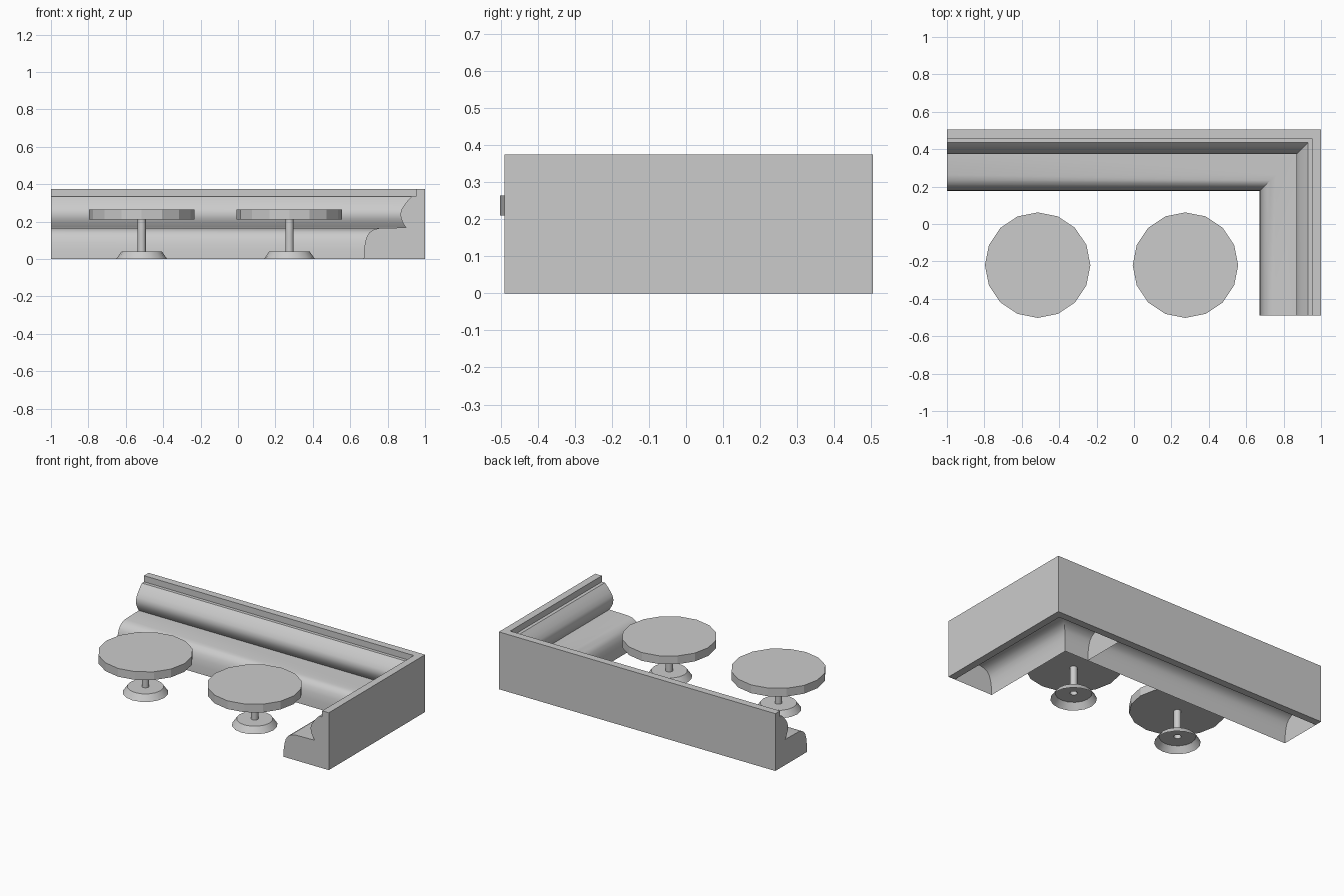
import bpy, bmesh, math
from mathutils import Matrix, Vector

cube = bpy.data.objects.get("Cube")
if cube:
    bpy.data.objects.remove(cube, do_unlink=True)

grey = bpy.data.materials.new("light_grey")
grey.use_nodes = True
COLOUR = (0.6, 0.6, 0.6, 1)
grey.diffuse_color = COLOUR
grey.node_tree.nodes["Principled BSDF"].inputs["Base Color"].default_value = COLOUR

BACK, SIDE, FRONT = 0.505, 1.0, -0.49


def finish(name, bm, smooth=False):
    bmesh.ops.recalc_face_normals(bm, faces=bm.faces)
    mesh = bpy.data.meshes.new(name)
    bm.to_mesh(mesh)
    bm.free()
    mesh.materials.append(grey)
    obj = bpy.data.objects.new(name, mesh)
    bpy.context.collection.objects.link(obj)
    if smooth:
        bpy.ops.object.select_all(action='DESELECT')
        obj.select_set(True)
        bpy.context.view_layer.objects.active = obj
        bpy.ops.object.shade_smooth_by_angle(angle=math.radians(32))
    return obj


def sweep(name, profile, closed, smooth=False):
    """Run a (depth, height) profile along the mitred L-shaped path."""
    bm = bmesh.new()
    rings = [
        [bm.verts.new((-SIDE, BACK - d, z)) for d, z in profile],
        [bm.verts.new((SIDE - d, BACK - d, z)) for d, z in profile],
        [bm.verts.new((SIDE - d, FRONT, z)) for d, z in profile],
    ]
    n = len(profile)
    for a, b in zip(rings, rings[1:]):
        for i in range(n if closed else n - 1):
            j = (i + 1) % n
            bm.faces.new((a[i], a[j], b[j], b[i]))
    # End caps, reaching down behind an open profile
    for ring, end in ((rings[0], 0), (rings[2], 1)):
        cap = list(ring)
        if not closed:
            co = ring[0].co.copy()
            co.z = 0
            cap.append(bm.verts.new(co))
        bm.faces.new(cap)
    return finish(name, bm, smooth)


# Back wall: plain rectangular section
sweep("back_wall", [(0, 0), (0, 0.375), (0.048, 0.375), (0.048, 0)], True)

# Padded backrest and rounded seat, open underneath
cushion = [(0.048, 0.335), (0.07, 0.335), (0.09, 0.315), (0.11, 0.29),
           (0.126, 0.265), (0.132, 0.24), (0.128, 0.215), (0.117, 0.19),
           (0.102, 0.168), (0.25, 0.165), (0.28, 0.158), (0.305, 0.143),
           (0.32, 0.122), (0.33, 0.09), (0.336, 0.05), (0.338, 0)]
cushion = [(d * 0.97, z) if d > 0.2 else (d, z) for d, z in cushion]
sweep("seat_and_backrest", cushion, False, True)

# Inner rib under the long bench
bm = bmesh.new()
rib = [(0.048, 0)] + cushion
bm.faces.new([bm.verts.new((0.5, BACK - d, z)) for d, z in rib])
finish("inner_rib", bm)

# Two round pedestal tables
for label, x in (("right", -0.515), ("left", 0.275)):
    place = Matrix.Translation((x, -0.22, 0))
    bm = bmesh.new()
    bmesh.ops.create_cone(bm, cap_ends=True, segments=16, radius1=0.282,
                          radius2=0.282, depth=0.054,
                          matrix=place @ Matrix.Translation((0, 0, 0.237)))
    finish(label + "_table_top", bm)

    # Hollow foot and post turned from one profile
    bm = bmesh.new()
    pts = [bm.verts.new((r, 0, z)) for r, z in
           ((0.136, 0), (0.108, 0.04), (0.022, 0.04), (0.022, 0.212))]
    edges = [bm.edges.new(pair) for pair in zip(pts, pts[1:])]
    bmesh.ops.spin(bm, geom=pts + edges, cent=Vector(), axis=(0, 0, 1),
                   angle=math.tau, steps=16)
    bmesh.ops.remove_doubles(bm, verts=bm.verts, dist=0.0005)
    bmesh.ops.transform(bm, matrix=place, verts=bm.verts)
    finish(label + "_table_pedestal", bm, True)
